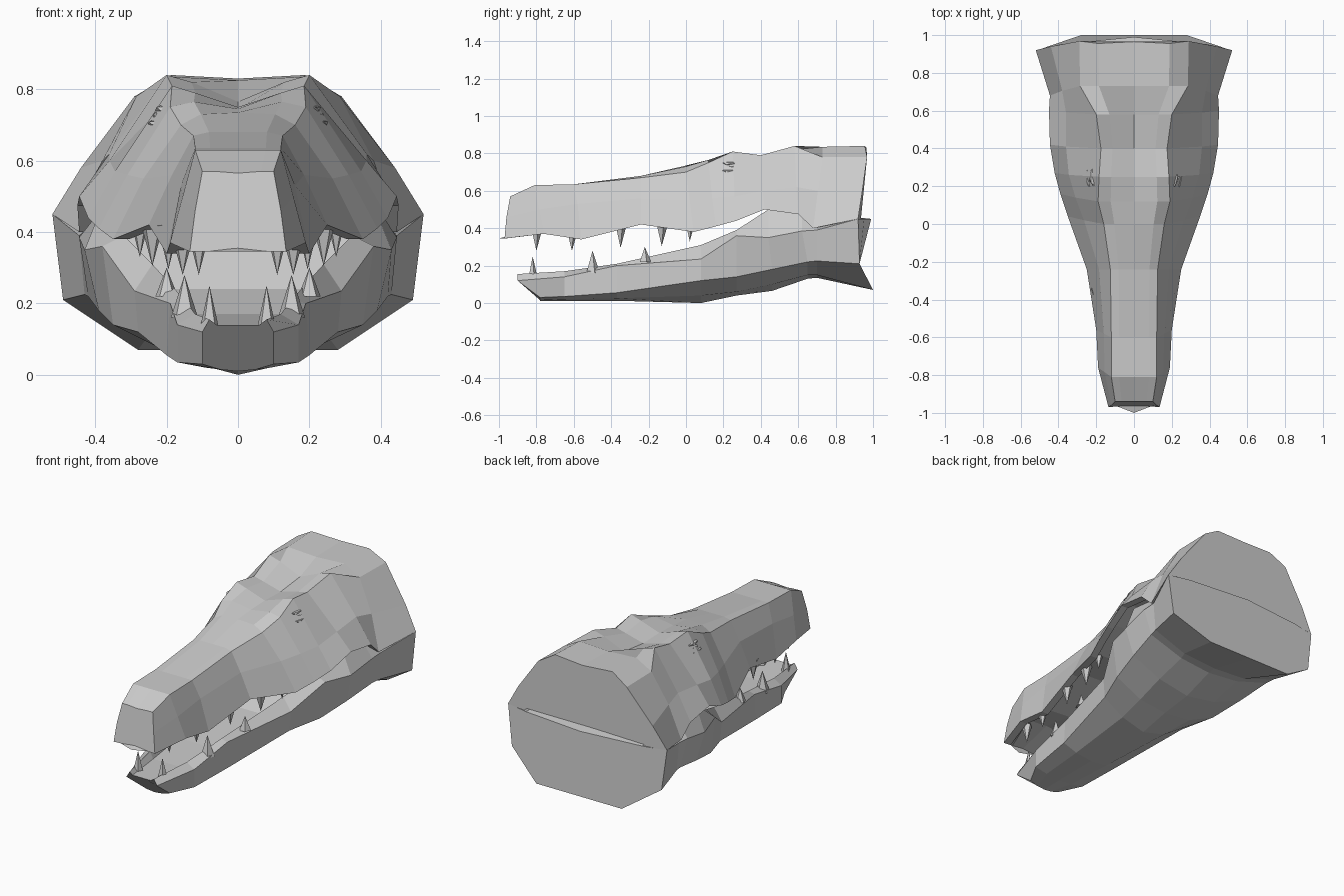
import bpy, bmesh

if "Cube" in bpy.data.objects:
    bpy.data.objects.remove(bpy.data.objects["Cube"])


def add_object(name, bm):
    bmesh.ops.recalc_face_normals(bm, faces=bm.faces)
    mesh = bpy.data.meshes.new(name)
    bm.to_mesh(mesh)
    bm.free()
    obj = bpy.data.objects.new(name, mesh)
    bpy.context.collection.objects.link(obj)
    return obj


def loft(name, half_rings):
    """Skin mirrored half sections; first and last half points lie on x = 0."""
    bm = bmesh.new()
    rings = []
    for half in half_rings:
        full = half + [(-x, y, z) for x, y, z in reversed(half[1:-1])]
        rings.append([bm.verts.new(p) for p in full])
    n = len(rings[0])
    for a, b in zip(rings, rings[1:]):
        for i in range(n):
            j = (i + 1) % n
            bm.faces.new((a[i], a[j], b[j], b[i]))
    bm.faces.new(rings[0])
    bm.faces.new(rings[-1])
    return add_object(name, bm)


def bow_back(ring):
    """Give the neck cut its gentle outward bow."""
    def depth(x, z):
        if z < 0.1:
            return 1.0
        return 0.99 - 0.07 * (x / 0.52) ** 2 - (0.025 if z > 0.8 else 0)
    return [(x, depth(x, z), z) for x, y, z in ring]


# Upper skull: y top, y lip, centre z, inner z, ridge x z, cheek x z, lip x z
upper = [
    (-.94, -1.0, .565, .57, .10, .57, .12, .46, .135, .345),
    (-.81, -.76, .63, .63, .12, .63, .155, .50, .19, .37),
    (-.60, -.56, .635, .635, .12, .635, .16, .53, .20, .34),
    (-.24, -.24, .68, .68, .125, .67, .185, .56, .25, .42),
    (.00, .04, .735, .73, .16, .70, .265, .55, .35, .38),
    (.12, .16, .745, .765, .19, .75, .31, .56, .39, .41),
    (.25, .27, .75, .79, .185, .81, .345, .57, .42, .44),
    (.40, .42, .745, .775, .175, .79, .36, .60, .445, .50),
    (.58, .60, .765, .82, .20, .84, .36, .62, .45, .475),
    (.73, .68, .825, .835, .285, .78, .38, .60, .445, .40),
    (.97, .92, .83, .84, .29, .78, .44, .58, .52, .45),
]
rings = []
for yt, yl, zc, zi, xr, zr, xm, zm, xl, zl in upper:
    rings.append([(0, yt, zc), (xr * .65, yt, zi), (xr, yt, zr),
                  (xm, (yt + yl) / 2, zm), (xl, yl, zl),
                  (xl - .045, yl, zl), (xl - .06, yl, zl + .03), (0, yl, zl + .04)])
# Rounded snout tip, and a flat seam where skull and jaw share the neck cut
rings[0] = rings[0][:3] + [(x, -.97 + .01 * (x < .13), z) for x, y, z in rings[0][3:5]] \
    + [(x, -1 + .035 * x / .09, .345) for x, y, z in rings[0][5:]]
rings[-1] = bow_back(rings[-1][:5] + [(x, y, .45) for x, y, z in rings[-1][5:]])
loft("upper_skull", rings)

# Lower jaw: y rim, y base, floor z, inner rim x z, outer rim x z, side x z, base x z, keel z
lower = [
    (-.90, -.78, .14, .08, .155, .10, .12, .10, .03, .05, .015, .01),
    (-.65, -.65, .13, .12, .17, .17, .14, .17, .035, .09, .02, .012),
    (-.37, -.37, .14, .15, .21, .19, .20, .20, .055, .11, .025, .012),
    (.08, .08, .17, .24, .31, .29, .235, .28, .12, .15, .04, .0),
    (.27, .27, .24, .32, .39, .38, .36, .35, .14, .18, .06, .04),
    (.44, .46, .42, .37, .50, .43, .35, .39, .18, .20, .10, .065),
    (.62, .65, .50, .37, .48, .445, .385, .42, .22, .20, .15, .13),
    (.70, .70, .48, .37, .45, .445, .39, .43, .225, .22, .15, .135),
    (.92, 1.0, .45, .40, .45, .52, .45, .49, .21, .28, .07, .07),
]
rings = []
for y, yb, zf, xi, zi, xo, zo, xs, zs, xb, zb, zk in lower:
    rings.append([(0, y, zf), (xi - .02, y, zf), (xi, y, zi), (xo, y, zo),
                  (xs, yb, zs), (xb, yb, zb), (0, yb, zk)])
rings[-1] = bow_back(rings[-1])
loft("lower_jaw", rings)


# Teeth: x, y, base z, tip z, radius
def tooth(name, x, y, base, tip, r):
    bm = bmesh.new()
    bmesh.ops.create_cone(bm, cap_ends=True, segments=5, radius1=r, radius2=0,
                          depth=abs(tip - base))
    if tip < base:
        bmesh.ops.scale(bm, vec=(1, 1, -1), verts=bm.verts)
    bmesh.ops.translate(bm, vec=(x, y, (base + tip) / 2), verts=bm.verts)
    add_object(name, bm)


upper_teeth = [(.11, -.80, .39, .28, .03), (.155, -.61, .38, .28, .03),
               (.195, -.35, .42, .295, .033), (.24, -.13, .43, .305, .036),
               (.275, .02, .42, .33, .025)]
lower_teeth = [(.08, -.82, .13, .25, .028), (.15, -.50, .16, .28, .04),
               (.20, -.22, .22, .30, .033)]
for side, s in (("right", 1), ("left", -1)):
    for jaw, teeth in (("upper", upper_teeth), ("lower", lower_teeth)):
        for i, (x, *rest) in enumerate(teeth):
            tooth(f"{jaw}_tooth_{side}_{i + 1}", s * x, *rest)

    # Eye and its lids, sunk into the side of the brow
    for part, x, z, size in (("eye", .222, .722, (.02, .04, .02)),
                             ("upper_eyelid", .21, .745, (.025, .06, .012)),
                             ("lower_eyelid", .235, .705, (.02, .065, .01))):
        bm = bmesh.new()
        bmesh.ops.create_icosphere(bm, subdivisions=1, radius=1)
        bmesh.ops.scale(bm, vec=size, verts=bm.verts)
        bmesh.ops.translate(bm, vec=(s * x, .25, z), verts=bm.verts)
        add_object(f"{part}_{side}", bm)
